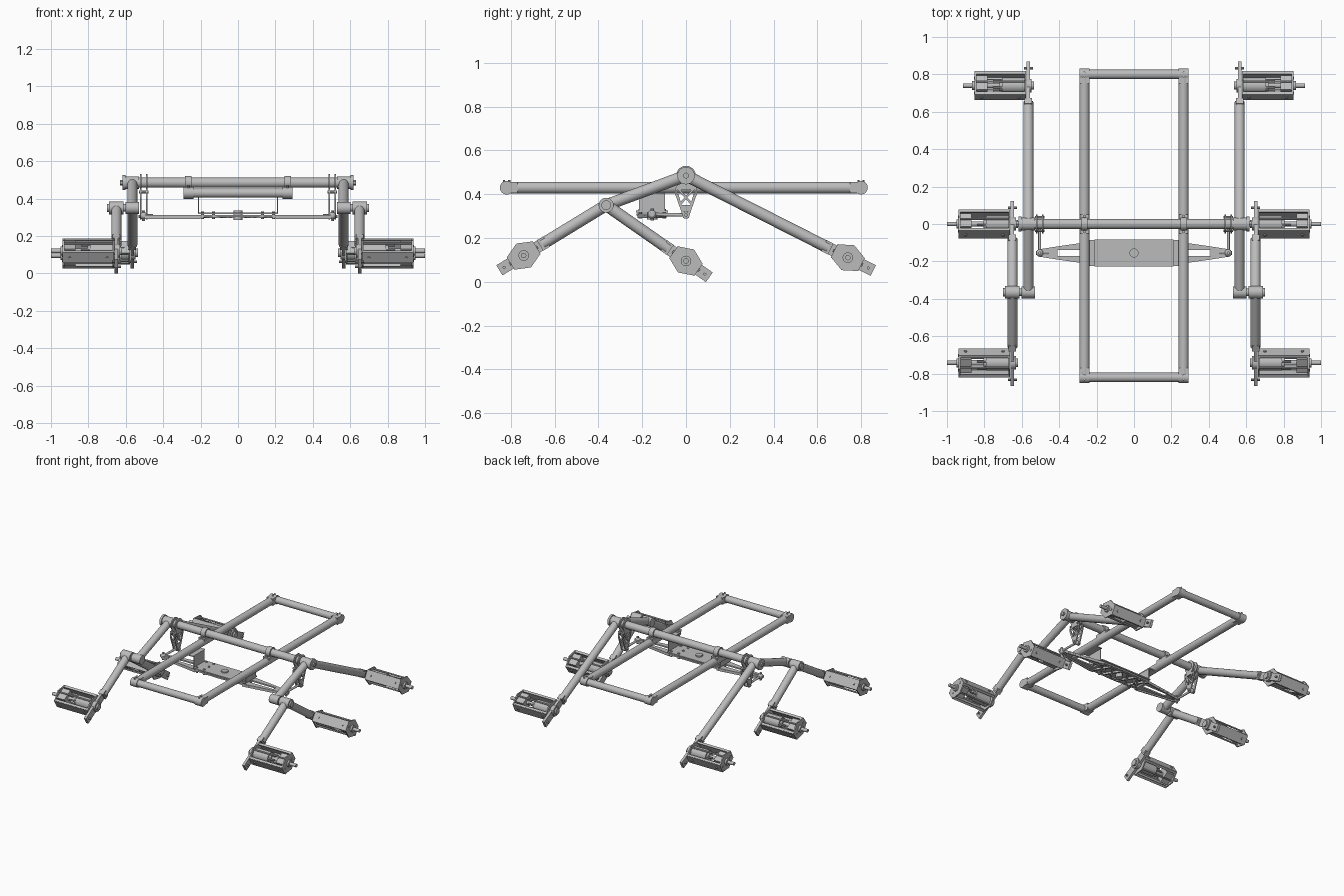
import bpy, bmesh, math
from mathutils import Matrix, Vector

cube = bpy.data.objects.get("Cube")
if cube:
    bpy.data.objects.remove(cube, do_unlink=True)

grey = bpy.data.materials.new("plain_grey")
grey.use_nodes = True
grey.diffuse_color = (0.5, 0.5, 0.5, 1)
grey.node_tree.nodes["Principled BSDF"].inputs["Base Color"].default_value = (0.5, 0.5, 0.5, 1)


def axes(origin, y_dir):
    """Local frame: x stays sideways, y runs along y_dir."""
    x, y = Vector((1, 0, 0)), Vector(y_dir).normalized()
    m = Matrix((x, y, x.cross(y))).transposed().to_4x4()
    m.translation = origin
    return m


class Part:
    def __init__(self, name, frame=None):
        self.name, self.bm = name, bmesh.new()
        self.frame = frame or Matrix()

    def cyl(self, a, b, r, sides=24):
        a, b = Vector(a), Vector(b)
        m = (b - a).to_track_quat('Z', 'Y').to_matrix().to_4x4()
        m.translation = (a + b) / 2
        bmesh.ops.create_cone(self.bm, cap_ends=True, segments=sides, radius1=r, radius2=r,
                              depth=(b - a).length, matrix=self.frame @ m)
        return self

    def box(self, centre, size):
        m = Matrix.Translation(centre) @ Matrix.Diagonal((*size, 1))
        bmesh.ops.create_cube(self.bm, size=1, matrix=self.frame @ m)
        return self

    def ball(self, centre, r):
        bmesh.ops.create_uvsphere(self.bm, u_segments=16, v_segments=10, radius=r,
                                  matrix=self.frame @ Matrix.Translation(centre))
        return self

    def prism(self, outline, thick):
        """Extrude an outline of 3D points along the thick vector."""
        face = self.bm.faces.new([self.bm.verts.new(self.frame @ Vector(p)) for p in outline])
        new = bmesh.ops.extrude_face_region(self.bm, geom=[face], use_keep_orig=True)["geom"]
        move = self.frame.to_3x3() @ Vector(thick)
        bmesh.ops.translate(self.bm, verts=[g for g in new if isinstance(g, bmesh.types.BMVert)], vec=move)
        return self

    def done(self, mirror=True):
        bm = self.bm
        bmesh.ops.recalc_face_normals(bm, faces=bm.faces)
        for f in bm.faces:
            f.smooth = True
        for e in bm.edges:
            e.smooth = len(e.link_faces) == 2 and e.calc_face_angle(0) < math.radians(35)
        me = bpy.data.meshes.new(self.name)
        bm.to_mesh(me)
        bm.free()
        me.materials.append(grey)
        ob = bpy.data.objects.new(self.name, me)
        bpy.context.collection.objects.link(ob)
        if mirror:
            mod = ob.modifiers.new("Mirror", 'MIRROR')
            mod.use_mirror_merge = False
        return ob


ROCKER_X, BOGIE_X, TUBE = 0.565, 0.65, 0.027
PIVOT, BOGIE = Vector((0, 0, 0.485)), Vector((0, -0.365, 0.35))
FRAME_X, FRAME_Z = 0.265, 0.43

# Rectangular main frame
Part("frame_side_tube").cyl((FRAME_X, -0.82, FRAME_Z), (FRAME_X, 0.8, FRAME_Z), TUBE).done()
for name, y in (("front", -0.82), ("rear", 0.8)):
    Part(name + "_frame_tube").cyl((-0.27, y, FRAME_Z), (0.27, y, FRAME_Z), 0.025).done(False)
    corner = Part(name + "_frame_corner")
    corner.cyl((0.238, y, FRAME_Z), (0.292, y, FRAME_Z), 0.031)
    s = 1 if y < 0 else -1
    corner.box((FRAME_X, y + s * 0.025, FRAME_Z), (0.054, 0.05, 0.05))
    for dy in (-0.012, 0.012):
        corner.cyl((FRAME_X, y + dy, 0.45), (FRAME_X, y + dy, 0.466), 0.005, 8)
    corner.done()

# Main cross tube with frame clamps
Part("cross_tube").cyl((-0.6, 0, PIVOT.z), (0.6, 0, PIVOT.z), TUBE).done(False)
clamp = Part("frame_clamp").cyl((0.248, 0, PIVOT.z), (0.284, 0, PIVOT.z), 0.036)
clamp.box((FRAME_X, 0, 0.445), (0.05, 0.1, 0.036))
for y in (-0.042, 0.042):
    clamp.cyl((FRAME_X, y, 0.45), (FRAME_X, y, 0.472), 0.008, 8)
clamp.done()

# Rocker pivot hub
hub = Part("rocker_hub").cyl((0.53, 0, PIVOT.z), (0.602, 0, PIVOT.z), 0.034)
hub.cyl((0.602, 0, PIVOT.z), (0.618, 0, PIVOT.z), 0.04)
hub.cyl((0.618, 0, PIVOT.z), (0.63, 0, PIVOT.z), 0.014, 6)
hub.done()

# Bogie pivot: rocker end and bogie tee
joint = Part("bogie_joint")
for x0, x1, r in ((0.53, 0.602, 0.032), (0.602, 0.615, 0.02), (0.612, 0.69, 0.034), (0.69, 0.7, 0.022)):
    joint.cyl((x0, BOGIE.y, BOGIE.z), (x1, BOGIE.y, BOGIE.z), r)
joint.done()
Part("rocker_front_arm").cyl((ROCKER_X, 0, PIVOT.z), (ROCKER_X, BOGIE.y, BOGIE.z), TUBE).done()


def wheel_drive(name, x, start, centre):
    """Leg tube, end bracket and caged gear motor for one wheel."""
    start, centre = Vector((x, start.y, start.z)), Vector((x, *centre))
    d = (centre - start).normalized()
    frame = axes(centre, d)
    length = (centre - start).length
    Part(name + "_leg_tube", frame).cyl((0, -length, 0), (0, -0.1, 0), TUBE).done()

    bracket = Part(name + "_leg_bracket", frame)
    bracket.box((0, 0.005, 0), (0.018, 0.25, 0.054))
    bracket.box((0, -0.105, 0), (0.04, 0.035, 0.056))
    bracket.cyl((-0.03, 0, 0), (0.01, 0, 0), 0.022)
    bracket.cyl((-0.018, 0, 0), (0.01, 0, 0), 0.036)
    for y in (-0.105, 0.105):
        bracket.cyl((-0.024, y, 0), (0.024, y, 0), 0.007, 8)
    bracket.done()

    # Hexagonal end plates joined by two flanged side plates
    cage = Part(name + "_motor_cage", frame)
    hexagon = ((0.07, -0.033), (0.07, 0.033), (0, 0.064), (-0.07, 0.033), (-0.07, -0.033), (0, -0.064))
    for px in (0.012, 0.278):
        cage.prism([(px, y, z) for y, z in hexagon], (0.009, 0, 0))
    for s in (-1, 1):
        cage.box((0.15, s * 0.067, 0), (0.275, 0.006, 0.068))
        for t in (-1, 1):
            cage.box((0.15, s * 0.06, t * 0.033), (0.275, 0.016, 0.005))
        for px in (0.05, 0.25):
            cage.cyl((px, s * 0.068, 0), (px, s * 0.076, 0), 0.008, 8)
        cage.cyl((0.284, s * 0.045, 0), (0.291, s * 0.045, 0), 0.008, 8)
        cage.cyl((0.02, 0, s * 0.048), (0.28, 0, s * 0.048), 0.006, 8)
    cage.done()

    motor = Part(name + "_motor", frame)
    for x0, x1, r in ((0.02, 0.14, 0.042), (0.14, 0.155, 0.03), (0.155, 0.23, 0.014),
                      (0.28, 0.3, 0.024), (0.3, 0.35, 0.012)):
        motor.cyl((x0, 0, 0), (x1, 0, 0), r)
    motor.box((0.25, 0, 0), (0.065, 0.085, 0.075))
    for y, z in ((0.022, 0.022), (0.022, -0.022), (-0.022, 0.022), (-0.022, -0.022)):
        motor.cyl((0.14, y, z), (0.19, y, z), 0.006, 8)
    motor.done()


wheel_drive("rear", ROCKER_X, PIVOT, (0.74, 0.11))
wheel_drive("front", BOGIE_X, BOGIE, (-0.742, 0.12))
wheel_drive("middle", BOGIE_X, BOGIE, (0.0, 0.095))

# Paired teardrop levers hanging from the cross tube
lever = Part("rocker_lever")
for x in (0.488, 0.52):
    lever.cyl((x - 0.004, 0, PIVOT.z), (x + 0.004, 0, PIVOT.z), 0.045)
    lever.cyl((x - 0.004, 0, 0.305), (x + 0.004, 0, 0.305), 0.016, 16)
    lever.prism([(x - 0.004, y, z) for y, z in ((-0.03, 0.455), (0.03, 0.455), (0.05, 0.425), (0.05, 0.4),
                                                (0.042, 0.4), (0.04, 0.42), (-0.04, 0.42), (-0.042, 0.4),
                                                (-0.05, 0.4), (-0.05, 0.425))], (0.008, 0, 0))
    for s in (-1, 1):
        lever.prism([(x - 0.004, s * y, z) for y, z in ((0.05, 0.402), (0.016, 0.305), (0.004, 0.305),
                                                        (0.036, 0.402))], (0.008, 0, 0))
        lever.prism([(x - 0.004, s * y, z) for y, z in ((0.042, 0.425), (0.03, 0.425), (-0.03, 0.36),
                                                        (-0.02, 0.355))], (0.008, 0, 0))
    lever.box((x, 0, 0.335), (0.008, 0.04, 0.03))
for y in (-0.036, 0.036):
    lever.cyl((0.478, y, 0.435), (0.53, y, 0.435), 0.007, 8)
lever.cyl((0.475, 0, 0.305), (0.532, 0, 0.305), 0.008, 8)
lever.done()

# Link rod with ball joints
BAR_Y, BAR_Z = -0.155, 0.308
rod = Part("link_rod").cyl((0.504, BAR_Y, BAR_Z), (0.504, 0, 0.305), 0.008, 12)
rod.ball((0.504, 0, 0.305), 0.017).ball((0.504, BAR_Y, BAR_Z), 0.02)
rod.cyl((0.504, BAR_Y, 0.28), (0.504, BAR_Y, 0.335), 0.008, 8)
rod.cyl((0.455, BAR_Y, BAR_Z), (0.525, BAR_Y, BAR_Z), 0.01, 8)
rod.done()

# Tapered balance bar with slots and lattice underside
bar = Part("balance_bar")


def flat(points, z=0.302, t=0.01):
    bar.prism([(x, BAR_Y + y, z) for x, y in points], (0, 0, t))


flat(((0.505, -0.02), (0.505, 0.02), (0.41, 0.035), (0.41, -0.035)))
for s in (-1, 1):
    flat([(x, s * y) for x, y in ((0.41, 0.016), (0.41, 0.035), (0.2, 0.065), (0.2, 0.016))])
    flat([(x, s * y) for x, y in ((0.2, 0.045), (0.2, 0.065), (0, 0.072), (0, 0.052))])
    flat([(x, s * y) for x, y in ((0.5, 0.014), (0.5, 0.02), (0.2, 0.066), (0.2, 0.058))], 0.292, 0.012)
    for x in (0.02, 0.11):
        flat([(x, s * 0.06), (x + 0.014, s * 0.06), (x + 0.09, -s * 0.06), (x + 0.076, -s * 0.06)], 0.296, 0.014)
bar.box((0.2, BAR_Y, 0.304), (0.02, 0.13, 0.014))
bar.done()
Part("balance_pivot").cyl((0, BAR_Y, 0.285), (0, BAR_Y, 0.335), 0.024).done(False)

# U-shaped tray hung from the side tubes
tray = Part("hanging_tray").box((0.106, BAR_Y, 0.321), (0.212, 0.145, 0.008))
tray.box((0.212, BAR_Y, 0.365), (0.006, 0.12, 0.09))
tray.box((0.24, BAR_Y, 0.408), (0.06, 0.14, 0.006))
for x, y in ((0.13, 0), (0.13, 0.055), (0.13, -0.055), (0.19, 0.055), (0.19, -0.055)):
    tray.cyl((x, BAR_Y + y, 0.29), (x, BAR_Y + y, 0.332), 0.008, 8)
tray.done()
